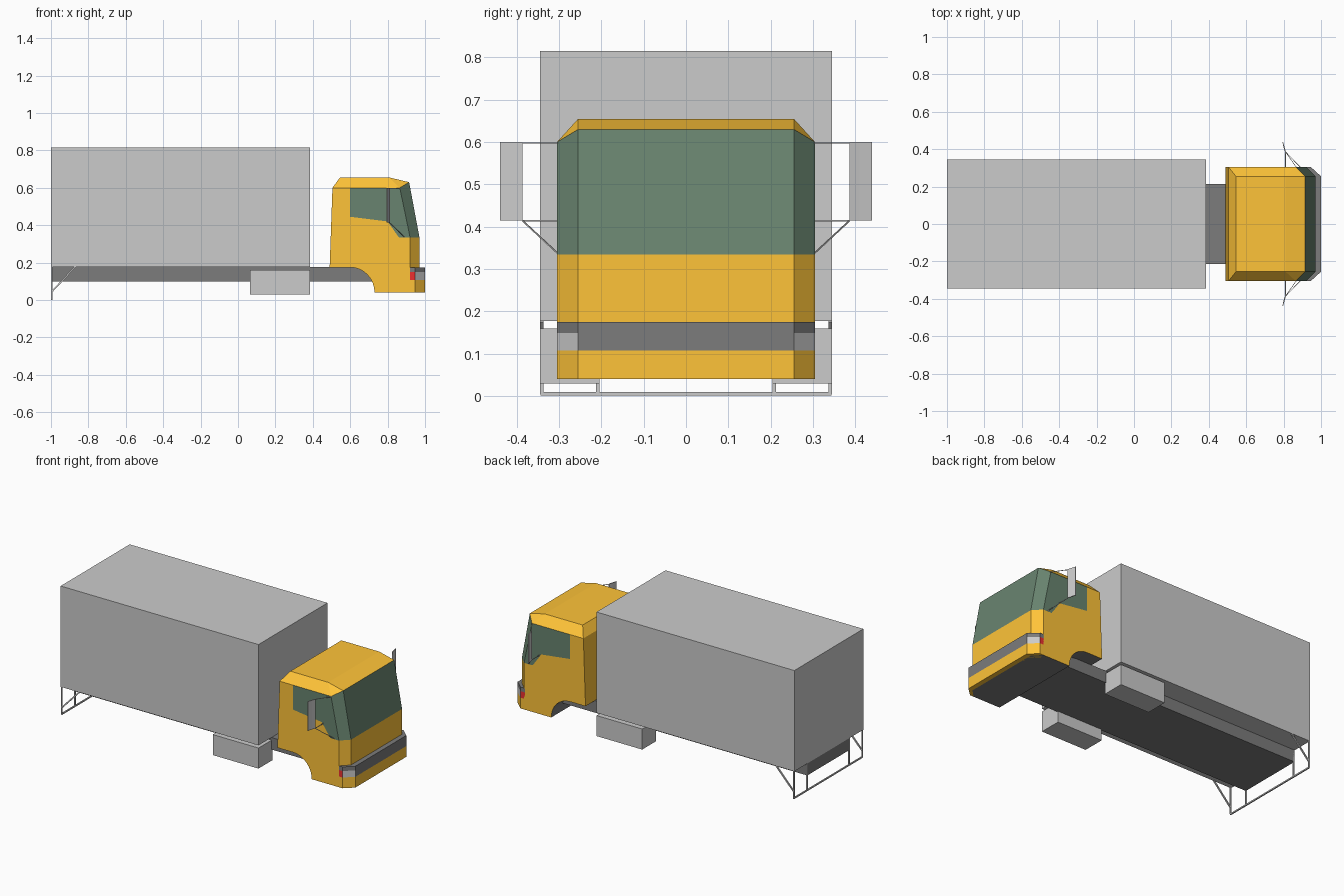
import bpy, bmesh, math
from mathutils import Vector

if "Cube" in bpy.data.objects:
    bpy.data.objects.remove(bpy.data.objects["Cube"])


def material(name, rgb):
    m = bpy.data.materials.new(name)
    m.diffuse_color = (*rgb, 1)
    m.use_nodes = True
    m.node_tree.nodes["Principled BSDF"].inputs["Base Color"].default_value = m.diffuse_color
    return m


ORANGE = material("orange_paint", (1.0, 0.55, 0.04))
GLASS = material("dark_glass", (0.14, 0.23, 0.16))
DARK = material("dark_trim", (0.2, 0.2, 0.2))
RED = material("red_lamp", (0.85, 0.03, 0.03))
GREY = material("light_grey", (0.8, 0.8, 0.8))


def finish(name, bm, mats=()):
    bmesh.ops.remove_doubles(bm, verts=bm.verts, dist=1e-5)
    bmesh.ops.recalc_face_normals(bm, faces=bm.faces)
    mesh = bpy.data.meshes.new(name)
    bm.to_mesh(mesh)
    bm.free()
    for m in mats:
        mesh.materials.append(m)
    ob = bpy.data.objects.new(name, mesh)
    bpy.context.collection.objects.link(ob)
    return ob


def add_face(bm, pts, mat=0):
    """Add a face, dropping repeated points."""
    unique = [p for i, p in enumerate(pts) if p not in pts[:i]]
    bm.faces.new([bm.verts.new(p) for p in unique]).material_index = mat


def prism(name, plan, z0, z1, mats=(), side_mats=None):
    """Extrude a plan outline upward, with an optional material per side."""
    bm = bmesh.new()
    n = len(plan)
    for z in (z0, z1):
        add_face(bm, [(x, y, z) for x, y in plan])
    for i in range(n):
        a, b = plan[i], plan[(i + 1) % n]
        add_face(bm, [(*a, z0), (*b, z0), (*b, z1), (*a, z1)],
                 side_mats[i] if side_mats else 0)
    return finish(name, bm, mats)


def box(name, x, y, z, mats=()):
    return prism(name, [(x[0], y[0]), (x[1], y[0]), (x[1], y[1]), (x[0], y[1])],
                 z[0], z[1], mats)


def rods(name, pairs, r):
    """Thin square bars joining pairs of points."""
    bm = bmesh.new()
    for a, b in pairs:
        a, b = Vector(a), Vector(b)
        d = (b - a).normalized()
        u = d.cross(Vector((0, 0, 1)) if abs(d.z) < 0.9 else Vector((1, 0, 0))).normalized()
        v = d.cross(u)
        ring = [u * r + v * r, v * r - u * r, -u * r - v * r, u * r - v * r]
        ends = [[tuple(p + q) for q in ring] for p in (a, b)]
        for e in ends:
            add_face(bm, e)
        for i in range(4):
            j = (i + 1) % 4
            add_face(bm, [ends[0][i], ends[0][j], ends[1][j], ends[1][i]])
    return finish(name, bm)


# Cargo box, chassis and side lockers
box("cargo_box", (-1, 0.385), (-0.345, 0.345), (0.177, 0.815))
box("chassis", (-0.998, 0.9), (-0.213, 0.213), (0.1, 0.176), [DARK])
for s, side in ((-1, "right"), (1, "left")):
    box("locker_" + side, (0.065, 0.385), sorted((s * 0.205, s * 0.345)), (0.03, 0.16))

# Cab: outer profile at the sides, inner profile at the corner chamfers
W, C = 0.305, 0.255
arch = [(0.6 + 0.13 * math.cos(t), 0.04 + 0.135 * math.sin(t))
        for t in (math.pi / 2 * i / 8 for i in range(9))]
outer = [(0.49, 0.175), (0.505, 0.6), (0.505, 0.6), (0.865, 0.6), (0.865, 0.6),
         (0.92, 0.335), (0.92, 0.04)] + arch
inner = [(0.49, 0.175), (0.505, 0.6), (0.545, 0.655), (0.81, 0.655), (0.915, 0.63),
         (0.97, 0.335), (0.97, 0.04)] + arch
sill = [(0.6, 0.6), (0.6, 0.445), (0.8, 0.42), (0.86, 0.335), (0.92, 0.335)]

bm = bmesh.new()
rows = [(outer, -W), (inner, -C), (inner, C), (outer, W)]
for (pa, ya), (pb, yb) in zip(rows, rows[1:]):
    for i in range(len(outer)):
        j = (i + 1) % len(outer)
        quad = [(p[k][0], y, p[k][1])
                for p, y, k in ((pa, ya, i), (pa, ya, j), (pb, yb, j), (pb, yb, i))]
        if len(set(quad)) > 2:
            add_face(bm, quad, 1 if i == 4 else 2 if i >= 6 else 0)
for y in (-W, W):
    add_face(bm, [(x, y, z) for x, z in outer[:2] + sill + [(0.92, 0.04)] + arch])
    add_face(bm, [(x, y, z) for x, z in sill + [(0.865, 0.6)]], 1)
finish("cab", bm, [ORANGE, GLASS, DARK])

# Bumper bands with headlamps and red side lamps
plan = [(0.915, -W), (0.945, -W), (1.0, -C), (1.0, C), (0.945, W), (0.915, W)]
prism("bumper_lower", plan, 0.04, 0.108, [ORANGE])
prism("bumper_lamps", plan, 0.108, 0.149, [DARK, GREY, RED], [2, 1, 0, 1, 2, 0])
prism("bumper_top", plan, 0.149, 0.175, [DARK])

# Mirrors and their arms
for s, side in ((-1, "right"), (1, "left")):
    pts = [(0.812, 0.386), (0.805, 0.41), (0.797, 0.44),
           (0.793, 0.439), (0.800, 0.409), (0.807, 0.386)]
    prism("mirror_" + side, [(x, s * y) for x, y in pts], 0.415, 0.6)
    tip = (0.81, s * 0.386)
    rods("mirror_arms_" + side, [
        ((*tip, 0.598), (0.868, s * 0.303, 0.598)),
        ((*tip, 0.414), (0.81, s * 0.303, 0.414)),
        ((*tip, 0.414), (0.89, s * 0.303, 0.337))], 0.0015)

# Rear underrun frame
bars = [((-0.995, -0.344, 0.005), (-0.995, 0.344, 0.005))]
for s in (-1, 1):
    for y in (0.209, 0.341):
        bars.append(((-0.995, s * y, 0.005), (-0.995, s * y, 0.178)))
    bars.append(((-0.995, s * 0.341, 0.045), (-0.87, s * 0.341, 0.178)))
rods("rear_guard", bars, 0.004)
